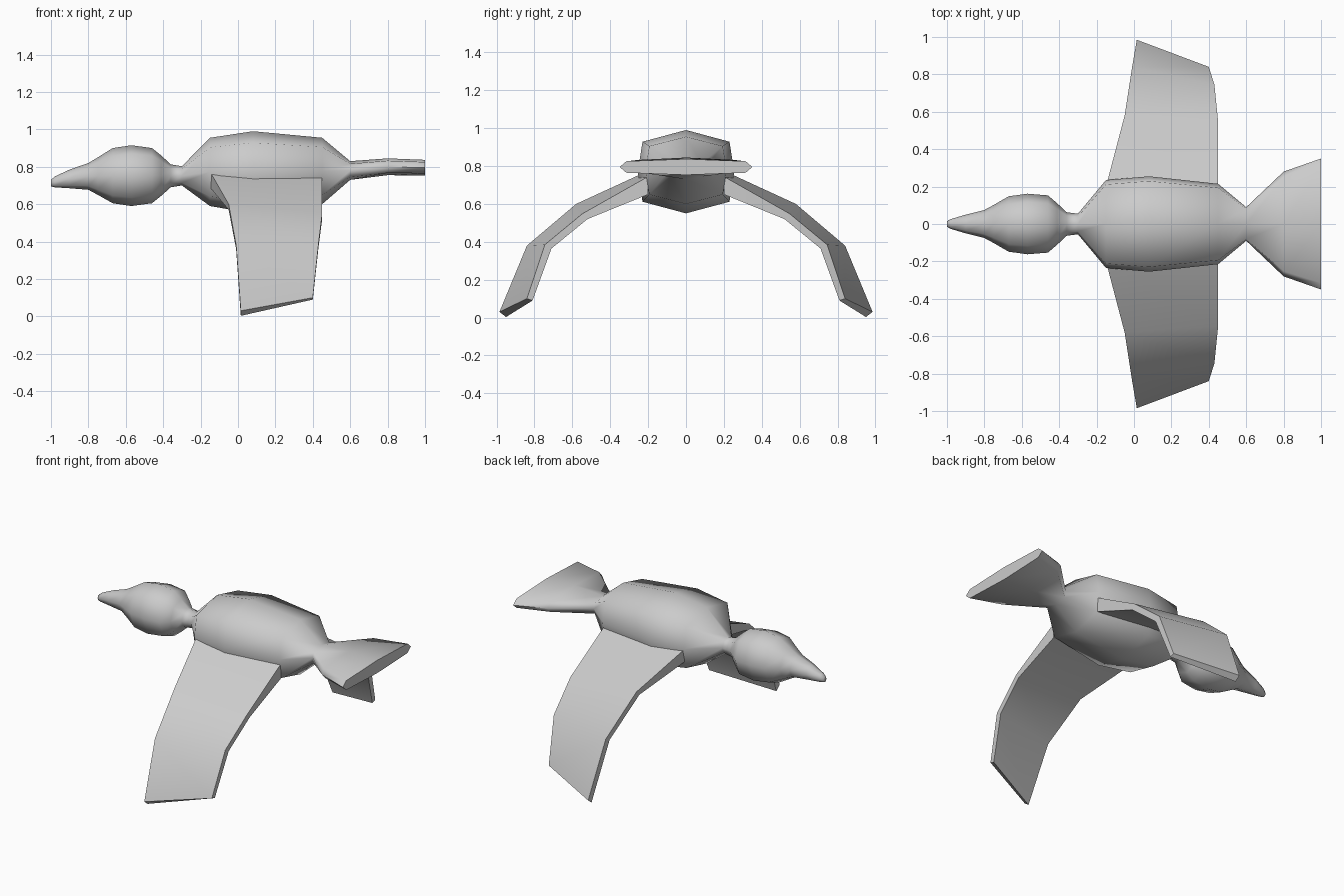
import bpy, bmesh, math

cube = bpy.data.objects.get("Cube")
if cube:
    bpy.data.objects.remove(cube, do_unlink=True)

grey = bpy.data.materials.new("plain_grey")
grey.use_nodes = True
tone = (0.6, 0.6, 0.6, 1)
grey.diffuse_color = tone
grey.node_tree.nodes["Principled BSDF"].inputs["Base Color"].default_value = tone


def loft(name, rings, angle):
    """Skin a list of equal rings, cap both ends and shade smooth."""
    bm = bmesh.new()
    loops = [[bm.verts.new(p) for p in ring] for ring in rings]
    count = len(loops[0])
    for a, b in zip(loops, loops[1:]):
        for i in range(count):
            j = (i + 1) % count
            bm.faces.new((a[i], a[j], b[j], b[i]))
    bm.faces.new(loops[0])
    bm.faces.new(loops[-1])
    bmesh.ops.recalc_face_normals(bm, faces=bm.faces)
    mesh = bpy.data.meshes.new(name)
    bm.to_mesh(mesh)
    bm.free()
    mesh.materials.append(grey)
    obj = bpy.data.objects.new(name, mesh)
    bpy.context.collection.objects.link(obj)
    bpy.ops.object.select_all(action='DESELECT')
    obj.select_set(True)
    bpy.context.view_layer.objects.active = obj
    bpy.ops.object.shade_smooth_by_angle(angle=math.radians(angle))
    return obj


def octagon(x, half_width, low, high, dy, dz):
    mid, half = (low + high) / 2, (high - low) / 2
    shape = [(0, 1), (dy, dz), (1, 0), (dy, -dz),
             (0, -1), (-dy, -dz), (-1, 0), (-dy, dz)]
    return [(x, half_width * u, mid + half * v) for u, v in shape]


# Beak, head and neck: x, half width, bottom, top
head = [(-1, .015, .695, .73), (-.98, .026, .69, .748), (-.9, .05, .685, .785),
        (-.8, .075, .677, .82), (-.75, .102, .65, .85), (-.67, .148, .605, .9),
        (-.57, .162, .59, .915), (-.46, .153, .605, .9),
        (-.41, .11, .645, .86), (-.36, .063, .69, .813), (-.3, .055, .7, .803)]
# Torso and fanned tail
torso = [(-.15, .235, .59, .955), (.08, .255, .55, .99), (.45, .215, .6, .955),
         (.6, .09, .73, .83), (.8, .28, .755, .845), (1, .35, .753, .837)]
loft("bird_body",
     [octagon(*s, .72, .72) for s in head] + [octagon(*s, .9, .72) for s in torso], 80)

# Wings: leading x, trailing x, then (y, z) of leading top, trailing top,
# trailing underside and leading underside
wing = [(-.15, .45, (.2, .775), (.2, .745), (.2, .65), (.2, .69)),
        (-.05, .45, (.58, .6), (.545, .55), (.52, .52), (.55, .57)),
        (-.01, .43, (.84, .38), (.745, .385), (.71, .365), (.8, .36)),
        (.015, .4, (.985, .03), (.84, .1), (.81, .09), (.95, .003))]
for name, side in (("left_wing", 1), ("right_wing", -1)):
    rings = []
    for lead, trail, *pts in wing:
        xs = (lead, trail, trail, lead)
        rings.append([(x, side * y, z) for x, (y, z) in zip(xs, pts)])
    loft(name, rings, 60)
